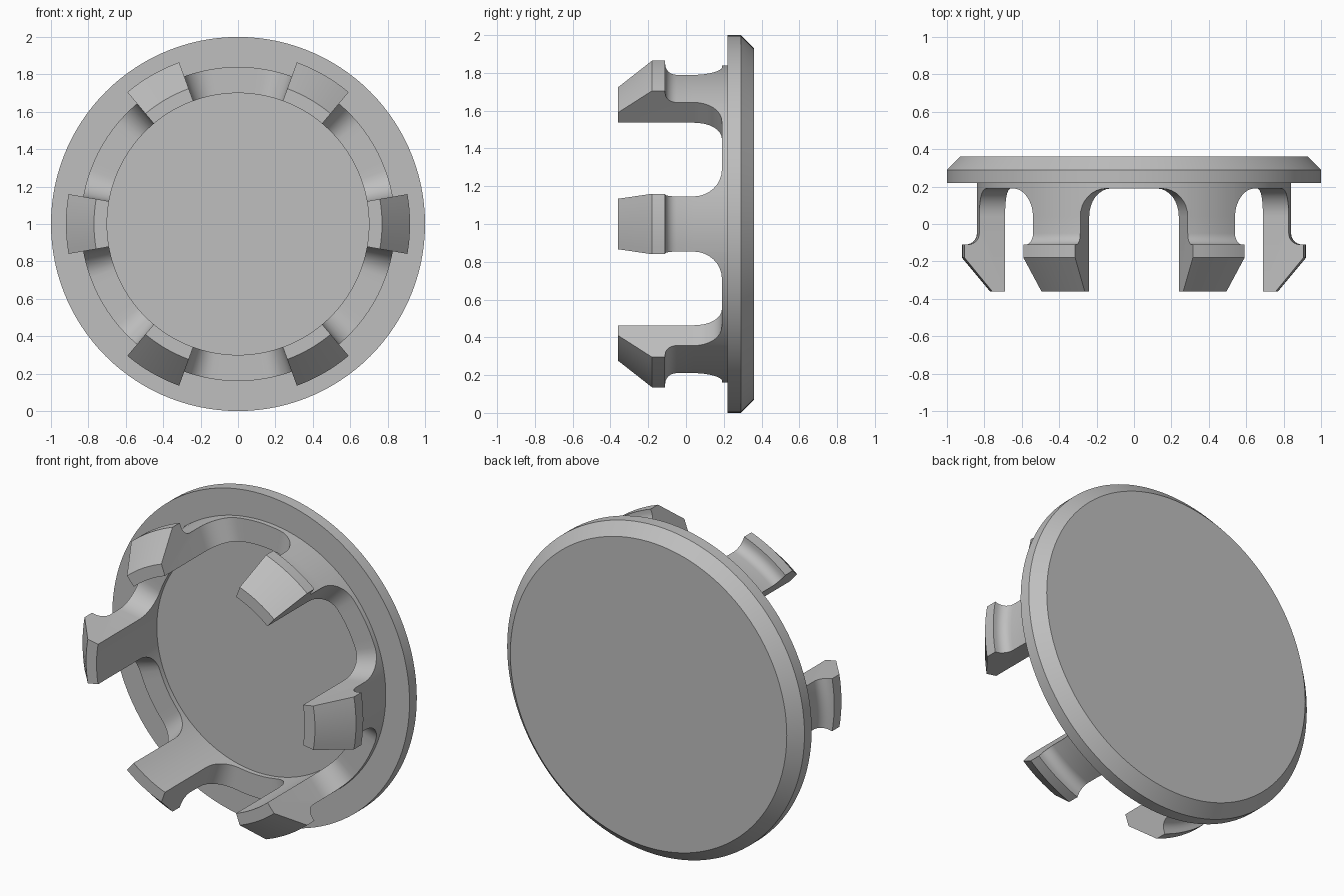
import bpy, bmesh
from math import sin, cos, pi, radians, sqrt

cube = bpy.data.objects.get("Cube")
if cube:
    bpy.data.objects.remove(cube)

grey = bpy.data.materials.new("plain grey")
grey.use_nodes = True
colour = (0.52, 0.52, 0.52, 1)
grey.diffuse_color = colour
grey.node_tree.nodes["Principled BSDF"].inputs["Base Color"].default_value = colour

INNER, OUTER = 0.70, 0.84      # ring wall radii
ARCH, SPRING = 0.19, 0.04      # arch top and where its fillets begin
HALF = 10                      # half width of a leg in degrees


def place(bm, r, y, deg):
    a = radians(deg)
    return bm.verts.new((r * cos(a), y, 1 + r * sin(a)))


def bridge(bm, a, b, skip=()):
    n = len(a)
    for i in range(n):
        if i not in skip:
            j = (i + 1) % n
            bm.faces.new((a[i], a[j], b[j], b[i]))


def finish(bm, name):
    bmesh.ops.remove_doubles(bm, verts=bm.verts[:], dist=1e-4)
    bmesh.ops.recalc_face_normals(bm, faces=bm.faces[:])
    mesh = bpy.data.meshes.new(name)
    bm.to_mesh(mesh)
    bm.free()
    mesh.materials.append(grey)
    ob = bpy.data.objects.new(name, mesh)
    bpy.context.collection.objects.link(ob)
    bpy.ops.object.select_all(action='DESELECT')
    ob.select_set(True)
    bpy.context.view_layer.objects.active = ob
    bpy.ops.object.shade_smooth_by_angle(angle=radians(25))
    return ob


# Cover disc with a bevelled back rim
bm = bmesh.new()
SEG = 120
loops = [[place(bm, r, y, 360 * i / SEG) for i in range(SEG)]
         for r, y in ((1, 0.22), (1, 0.29), (0.93, 0.36))]
for a, b in zip(loops, loops[1:]):
    bridge(bm, a, b)
bm.faces.new(loops[0])
bm.faces.new(loops[-1])
finish(bm, "cover_disc")

# Snap leg section: shank, concave fillet, barb and tapered tip
fillet = [(0.90 - 0.06 * cos(t * pi / 12), -0.05 - 0.06 * sin(t * pi / 12))
          for t in range(7)]
section = [(INNER, SPRING), (OUTER, SPRING)] + fillet + [
    (0.92, -0.11), (0.92, -0.18), (0.77, -0.36), (INNER, -0.36)]

# One sixth of the ring: leg, fillet, flat arch, fillet
leg_steps = [-HALF + 2.5 * i for i in range(9)]
curve = [(HALF + 10 * (1 - cos(t * pi / 16)), SPRING + (ARCH - SPRING) * sin(t * pi / 16))
         for t in range(1, 9)]
sixth = [(d, SPRING) for d in leg_steps] + curve
sixth += [(d, ARCH) for d in (23.3, 26.7, 30, 33.3, 36.7)]
sixth += [(60 - d, y) for d, y in reversed(curve)]

# Clip ring with six snap legs
bm = bmesh.new()
rings = []
for k in range(6):
    for d, y in sixth:
        rings.append([place(bm, r, h, d + 60 * k) for r, h in
                      ((INNER, y), (OUTER, y), (OUTER, 0.24), (INNER, 0.24))])
for i, a in enumerate(rings):
    on_leg = i % len(sixth) < len(leg_steps) - 1
    bridge(bm, a, rings[(i + 1) % len(rings)], skip=(0,) if on_leg else ())
for k in range(6):
    cuts = [[place(bm, r, y, d + 60 * k) for r, y in section] for d in leg_steps]
    for a, b in zip(cuts, cuts[1:]):
        bridge(bm, a, b, skip=(0,))
    bm.faces.new(cuts[0])
    bm.faces.new(cuts[-1])
finish(bm, "clip_ring")
